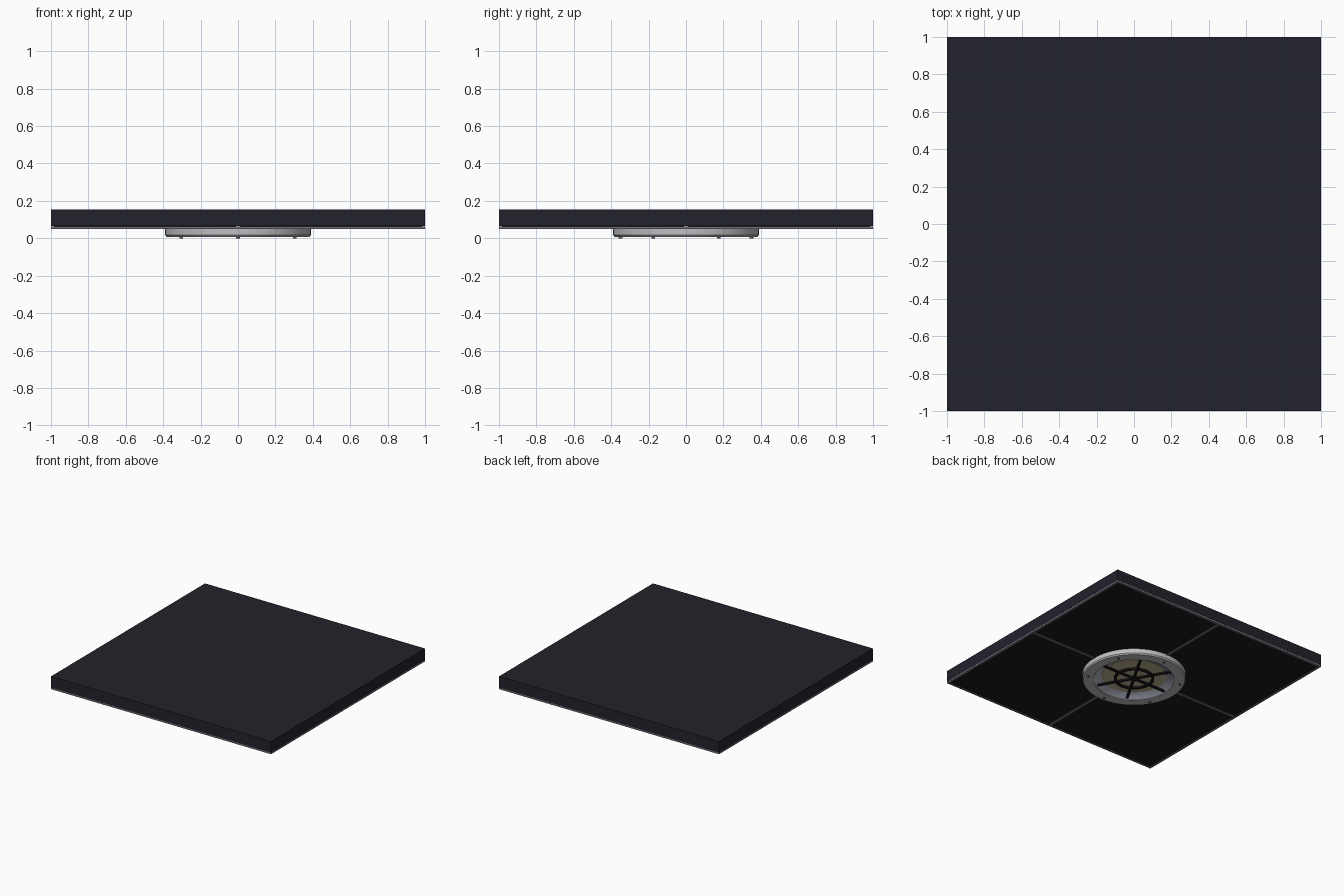
import bpy, bmesh, math
from mathutils import Matrix

if "Cube" in bpy.data.objects:
    bpy.data.objects.remove(bpy.data.objects["Cube"])


def mat(name, rgb):
    m = bpy.data.materials.new(name)
    m.diffuse_color = (*rgb, 1)
    m.use_nodes = True
    m.node_tree.nodes["Principled BSDF"].inputs["Base Color"].default_value = m.diffuse_color
    return m


SLAB = mat("dark blue slab", (0.016, 0.016, 0.025))
TILE = mat("near black tile", (0.010, 0.010, 0.013))
TRIM = mat("grey trim", (0.16, 0.16, 0.19))
METAL = mat("light metal", (0.52, 0.52, 0.53))
BOWL = mat("reflector blue grey", (0.42, 0.44, 0.52))
LENS = mat("warm lens", (0.50, 0.44, 0.28))
BLACK = mat("black guard", (0.008, 0.008, 0.009))
BOLT = mat("bolt grey", (0.14, 0.14, 0.15))


def finish(name, bm, m, smooth=False):
    bmesh.ops.recalc_face_normals(bm, faces=bm.faces)
    me = bpy.data.meshes.new(name)
    bm.to_mesh(me)
    bm.free()
    me.materials.append(m)
    ob = bpy.data.objects.new(name, me)
    bpy.context.collection.objects.link(ob)
    if smooth:
        bpy.context.view_layer.objects.active = ob
        ob.select_set(True)
        bpy.ops.object.shade_smooth_by_angle(angle=math.radians(35))
        ob.select_set(False)
    return ob


def box(name, x, y, z, m, rot=0):
    bm = bmesh.new()
    c = [(a + b) / 2 for a, b in (x, y, z)]
    s = [b - a for a, b in (x, y, z)]
    M = Matrix.Rotation(rot, 4, 'Z') @ Matrix.Translation(c) @ Matrix.Diagonal((*s, 1))
    bmesh.ops.create_cube(bm, size=1, matrix=M)
    return finish(name, bm, m)


def lathe(name, profile, m, n=48, closed=True):
    bm = bmesh.new()
    rings = [[bm.verts.new((r * math.cos(2 * math.pi * i / n), r * math.sin(2 * math.pi * i / n), z))
              for i in range(n)] for r, z in profile]
    for k in range(len(rings) if closed else len(rings) - 1):
        a, b = rings[k], rings[(k + 1) % len(rings)]
        for i in range(n):
            j = (i + 1) % n
            bm.faces.new((a[i], a[j], b[j], b[i]))
    return finish(name, bm, m, True)


def disc(name, r, z0, z1, m, at=(0, 0), n=48):
    bm = bmesh.new()
    bmesh.ops.create_cone(bm, cap_ends=True, segments=n, radius1=r, radius2=r, depth=z1 - z0,
                          matrix=Matrix.Translation((*at, (z0 + z1) / 2)))
    return finish(name, bm, m, True)


# ceiling slab and four panels
box("ceiling_slab", (-1, 1), (-1, 1), (0.065, 0.155), SLAB)
for sx in (-1, 1):
    for sy in (-1, 1):
        box("ceiling_panel", sorted((sx * 0.01, sx * 0.985)), sorted((sy * 0.01, sy * 0.985)),
            (0.055, 0.066), TILE)

# grid trim: edges and centre lines
for p in (-0.9925, 0, 0.9925):
    w = 0.01 if p == 0 else 0.0075
    box("trim_along_y", (p - w, p + w), (-1, 1), (0.05, 0.064), TRIM)
    box("trim_along_x", (-1, 1), (p - w, p + w), (0.0502, 0.0642), TRIM)

# round fixture housing, reflector and lens
lathe("housing_ring", [(0.39, 0.056), (0.39, 0.018), (0.382, 0.008), (0.305, 0.008), (0.305, 0.056)], METAL)
lathe("reflector", [(0.306, 0.012), (0.28, 0.03), (0.24, 0.045), (0.24, 0.05), (0.306, 0.05)], BOWL)
disc("lens", 0.245, 0.04, 0.05, LENS)

# guard ring, hub and spokes
lathe("guard_ring", [(0.152, 0.012), (0.152, 0.026), (0.132, 0.026), (0.132, 0.012)], BLACK)
disc("guard_hub", 0.03, 0.011, 0.026, BLACK, n=16)
for k in range(3):
    box("guard_spoke", (-0.295, 0.295), (-0.009, 0.009), (0.0125 + k * 0.0002, 0.0255), BLACK, k * math.pi / 3)

# flange bolts
for k in range(6):
    a = math.radians(30 + 60 * k)
    disc("flange_bolt", 0.01, 0.0, 0.012, BOLT, (0.35 * math.cos(a), 0.35 * math.sin(a)), 12)
